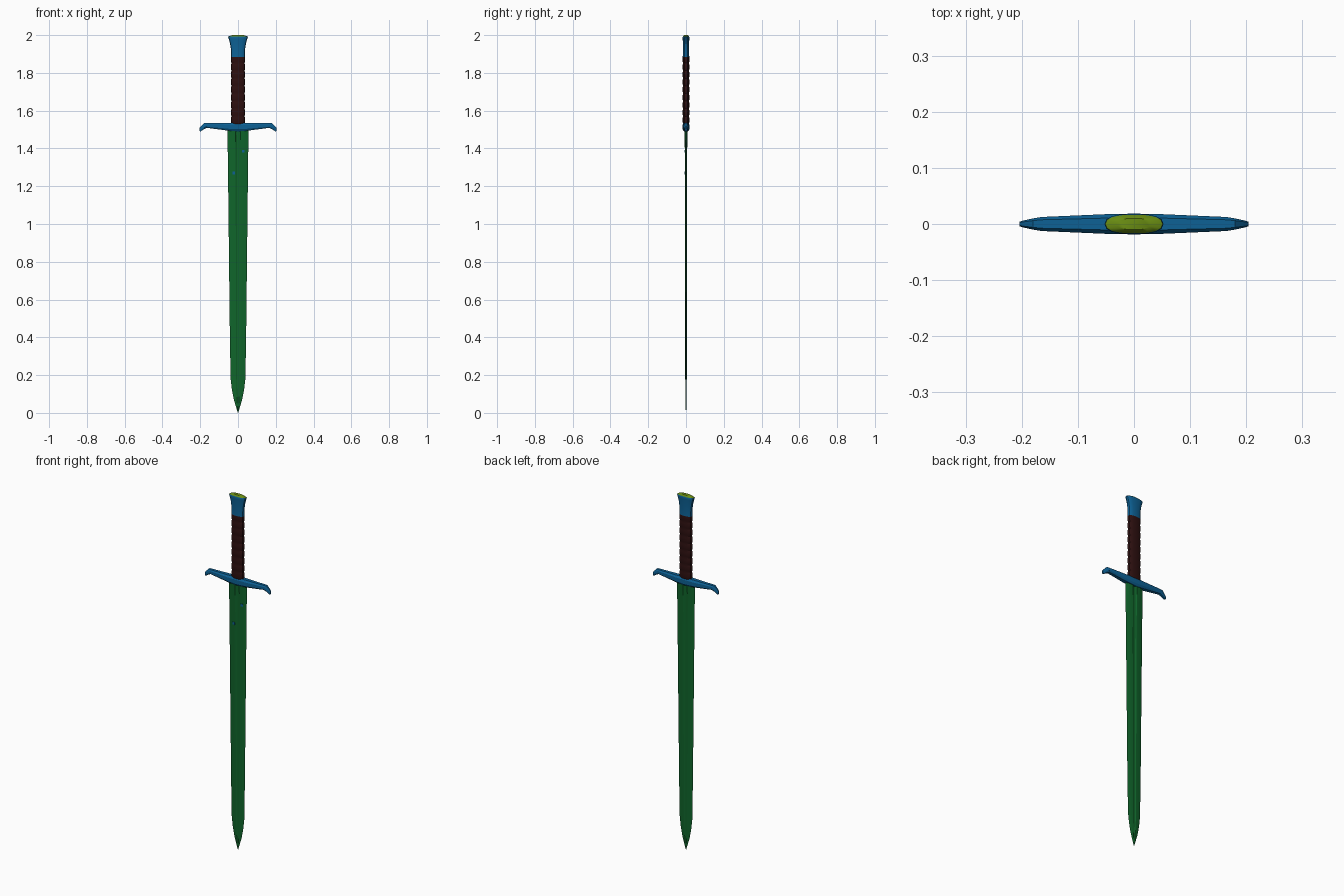
import bpy, bmesh, math

if "Cube" in bpy.data.objects:
    bpy.data.objects.remove(bpy.data.objects["Cube"])


def mat(name, rgb):
    m = bpy.data.materials.new(name)
    m.diffuse_color = (*rgb, 1)
    m.use_nodes = True
    m.node_tree.nodes["Principled BSDF"].inputs["Base Color"].default_value = m.diffuse_color
    return m


GREEN = mat("blade green", (0.005, 0.13, 0.024))
BLUE = mat("fitting blue", (0.004, 0.12, 0.30))
BROWN = mat("grip brown", (0.026, 0.005, 0.005))
LIME = mat("cap lime", (0.14, 0.26, 0.006))


def loft(name, rings, mats, smooth=30, rule=None):
    """Skin a list of closed rings; rule(face) gives the material index."""
    bm = bmesh.new()
    loops = [[bm.verts.new(p) for p in r] for r in rings]
    n = len(loops[0])
    for a, b in zip(loops, loops[1:]):
        for i in range(n):
            j = (i + 1) % n
            bm.faces.new((a[i], a[j], b[j], b[i]))
    bm.faces.new(loops[0][::-1])
    bm.faces.new(loops[-1])
    bmesh.ops.recalc_face_normals(bm, faces=bm.faces)
    if rule:
        for f in bm.faces:
            f.material_index = rule(f)
    me = bpy.data.meshes.new(name)
    bm.to_mesh(me)
    bm.free()
    ob = bpy.data.objects.new(name, me)
    bpy.context.collection.objects.link(ob)
    for m in mats:
        me.materials.append(m)
    bpy.ops.object.select_all(action='DESELECT')
    ob.select_set(True)
    bpy.context.view_layer.objects.active = ob
    if smooth:
        bpy.ops.object.shade_smooth_by_angle(angle=math.radians(smooth))
    return ob


def oval(rx, ry, z, n=16, p=0.8):
    """Slightly boxy oval ring at height z."""
    out = []
    for i in range(n):
        a = 2 * math.pi * i / n
        c, s = math.cos(a), math.sin(a)
        out.append((rx * math.copysign(abs(c) ** p, c), ry * math.copysign(abs(s) ** p, s), z))
    return out


# Blade: bevelled edges with a shallow central fuller on both faces
def blade_ring(z, w, t):
    half = [(w, 0), (0.62 * w, 0.8 * t), (0.24 * w, t), (0.12 * w, 0.45 * t)]
    top = half + [(-x, y) for x, y in half[::-1]]
    return [(x, y, z) for x, y in top + [(x, -y) for x, y in top[-2:0:-1]]]


blade = [(0.0, 0.0006, 0.0006), (0.03, 0.01, 0.002), (0.07, 0.022, 0.003), (0.12, 0.032, 0.0035),
         (0.18, 0.039, 0.004), (0.4, 0.043, 0.004), (1.2, 0.052, 0.005), (1.4, 0.0545, 0.0065),
         (1.51, 0.0555, 0.009)]
loft("blade", [blade_ring(*b) for b in blade], [GREEN], 10)

# Guard: eight-sided bar, thick in the middle with drooping ends
right = [(0.0, 1.49, 1.537, 0.0185), (0.05, 1.494, 1.535, 0.0175), (0.165, 1.509, 1.534, 0.0125),
         (0.18, 1.502, 1.534, 0.010), (0.198, 1.49, 1.516, 0.006), (0.204, 1.492, 1.508, 0.004)]


def guard_ring(x, lo, hi, d):
    m, h = (lo + hi) / 2, (hi - lo) / 2
    return [(x, d * a, m + h * b) for a, b in
            [(1, .5), (.6, 1), (-.6, 1), (-1, .5), (-1, -.5), (-.6, -1), (.6, -1), (1, -.5)]]


stations = [(-s[0], *s[1:]) for s in right[:0:-1]] + right
loft("guard", [guard_ring(*s) for s in stations], [BLUE], 30)

# Grip: wrapped leather, one raised band per turn
rings, turns, z0, z1 = [], 9, 1.53, 1.892
step = (z1 - z0) / turns
for i in range(turns):
    for f, k in ((0.0, 0.9), (0.2, 1.0), (0.8, 1.0)):
        rings.append(oval(0.0375 * k, 0.0175 * k, z0 + step * (i + f)))
rings.append(oval(0.034, 0.016, z1))
loft("grip", rings, [BROWN], 25)

# Pommel: flared socket with a domed coloured cap
pommel = [(0.037, 0.0175, 1.885), (0.0365, 0.0165, 1.90), (0.0375, 0.016, 1.925), (0.042, 0.0165, 1.955),
          (0.049, 0.0175, 1.98), (0.0525, 0.018, 1.989), (0.051, 0.0165, 1.993), (0.03, 0.010, 2.0)]
loft("pommel", [oval(*p) for p in pommel], [BLUE, LIME], 35,
     lambda f: 1 if f.calc_center_median().z > 1.9935 else 0)

# Small blue inlays on the front of the blade
for k, (x, z) in enumerate([(0.028, 1.385), (-0.023, 1.27)]):
    r = 0.007
    loft("blade_inlay_%d" % (k + 1),
         [[(x - r, y, z - r), (x + r, y, z - r), (x + r, y, z + r), (x - r, y, z + r)]
          for y in (-0.0068, -0.003)], [BLUE], 0)
